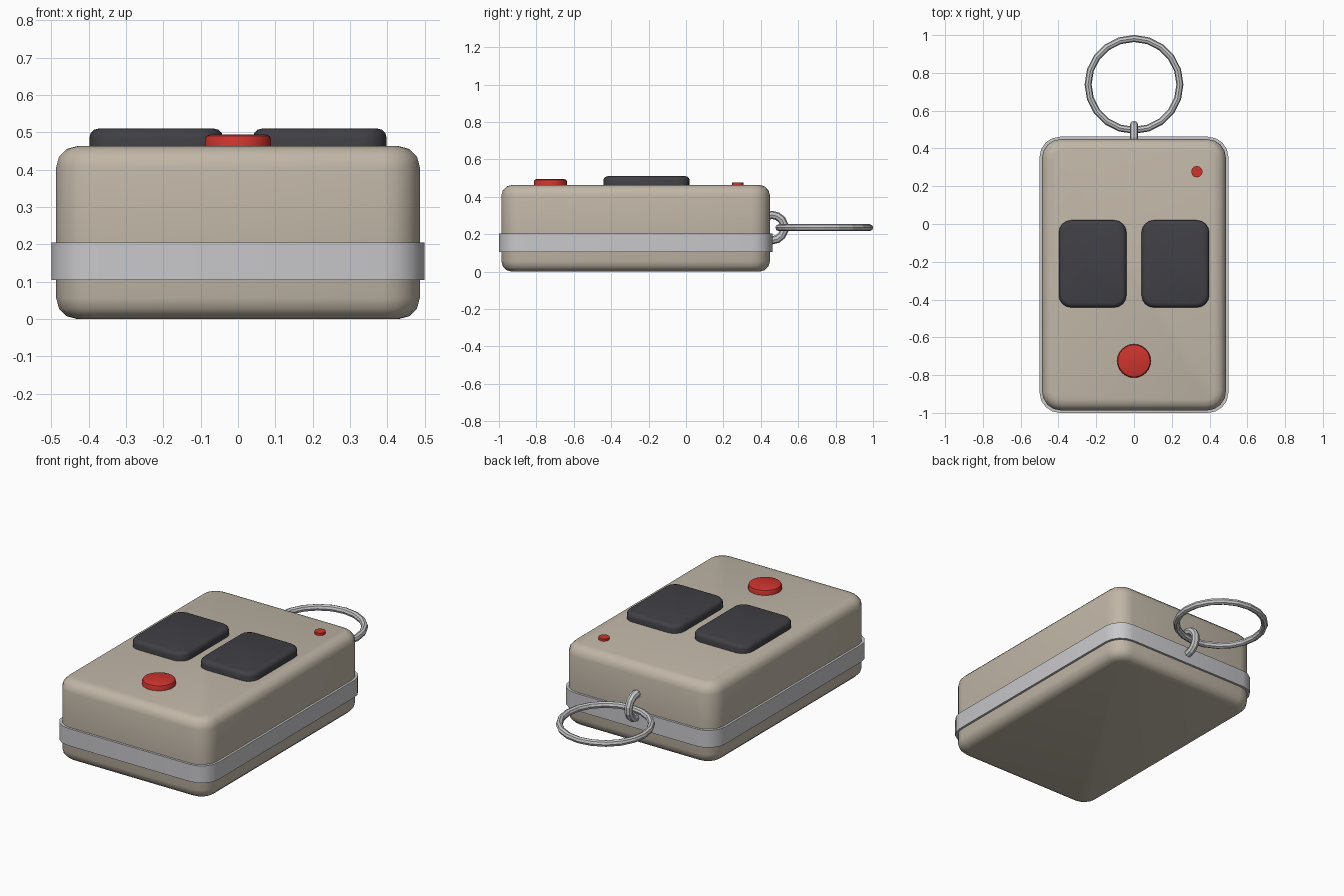
import bpy, bmesh
from math import pi
from mathutils import Matrix, Vector

if "Cube" in bpy.data.objects:
    bpy.data.objects.remove(bpy.data.objects["Cube"])


def material(name, rgb):
    mat = bpy.data.materials.new(name)
    mat.use_nodes = True
    mat.diffuse_color = (*rgb, 1)
    bsdf = mat.node_tree.nodes["Principled BSDF"]
    bsdf.inputs["Base Color"].default_value = (*rgb, 1)
    bsdf.inputs["Roughness"].default_value = 0.6
    return mat


beige = material("beige plastic", (0.53, 0.47, 0.385))
silver = material("silver metal", (0.58, 0.58, 0.6))
charcoal = material("charcoal rubber", (0.052, 0.05, 0.058))
red = material("red plastic", (0.62, 0.034, 0.027))


def finish(bm, name, mat, angle):
    bmesh.ops.recalc_face_normals(bm, faces=bm.faces)
    mesh = bpy.data.meshes.new(name)
    bm.to_mesh(mesh)
    bm.free()
    mesh.materials.append(mat)
    obj = bpy.data.objects.new(name, mesh)
    bpy.context.collection.objects.link(obj)
    bpy.ops.object.select_all(action="DESELECT")
    obj.select_set(True)
    bpy.context.view_layer.objects.active = obj
    bpy.ops.object.shade_smooth_by_angle(angle=angle)
    return obj


def level_edges(bm, z):
    return [e for e in bm.edges if all(abs(v.co.z - z) < 1e-5 for v in e.verts)]


def rounded_box(name, mat, low, high, corner, top=0, bottom=0):
    """Box with rounded upright corners and softened top or bottom rims."""
    low, high = Vector(low), Vector(high)
    bm = bmesh.new()
    bmesh.ops.create_cube(bm, size=1, matrix=Matrix.Translation((low + high) / 2)
                          @ Matrix.Diagonal((*(high - low), 1)))
    upright = [e for e in bm.edges if abs(e.verts[0].co.z - e.verts[1].co.z) > 1e-5]
    bmesh.ops.bevel(bm, geom=upright, offset=corner, segments=4, profile=0.5, affect="EDGES")
    for z, size in ((high.z, top), (low.z, bottom)):
        if size:
            bmesh.ops.bevel(bm, geom=level_edges(bm, z), offset=size, segments=3,
                            profile=0.5, affect="EDGES")
    return finish(bm, name, mat, pi / 5)


def disc(name, mat, x, y, radius, low, high, rim, sides):
    bm = bmesh.new()
    bmesh.ops.create_cone(bm, cap_ends=True, segments=sides, radius1=radius, radius2=radius,
                          depth=high - low, matrix=Matrix.Translation((x, y, (low + high) / 2)))
    if rim:
        bmesh.ops.bevel(bm, geom=level_edges(bm, high), offset=rim, segments=2,
                        profile=0.5, affect="EDGES")
    return finish(bm, name, mat, pi / 5)


def torus(name, mat, centre, major, minor, sides, turn):
    bpy.ops.mesh.primitive_torus_add(major_radius=major, minor_radius=minor, major_segments=sides,
                                     minor_segments=8, location=centre, rotation=turn)
    obj = bpy.context.object
    obj.name = name
    obj.data.materials.append(mat)
    bpy.ops.object.shade_flat()


# Case and the metal band around it
rounded_box("case", beige, (-0.487, -0.987, 0), (0.487, 0.449, 0.463), 0.1, 0.056, 0.056)
rounded_box("band", silver, (-0.5, -1, 0.105), (0.5, 0.462, 0.205), 0.108)

# Pair of large buttons
for side, left in (("left", 0.04), ("right", -0.398)):
    rounded_box(side + "_button", charcoal, (left, -0.442, 0.44),
                (left + 0.358, 0.02, 0.51), 0.065, 0.024)

# Round button and indicator lamp
disc("round_button", red, 0, -0.725, 0.089, 0.445, 0.494, 0.013, 24)
disc("indicator_lamp", red, 0.333, 0.277, 0.03, 0.45, 0.476, 0, 12)

# Loop fixed to the back and the key ring hanging in it
torus("ring_loop", silver, (0, 0.459, 0.235), 0.068, 0.022, 14, (0, pi / 2, 0))
torus("key_ring", silver, (0, 0.739, 0.235), 0.243, 0.0185, 20, (0, 0, 0))
